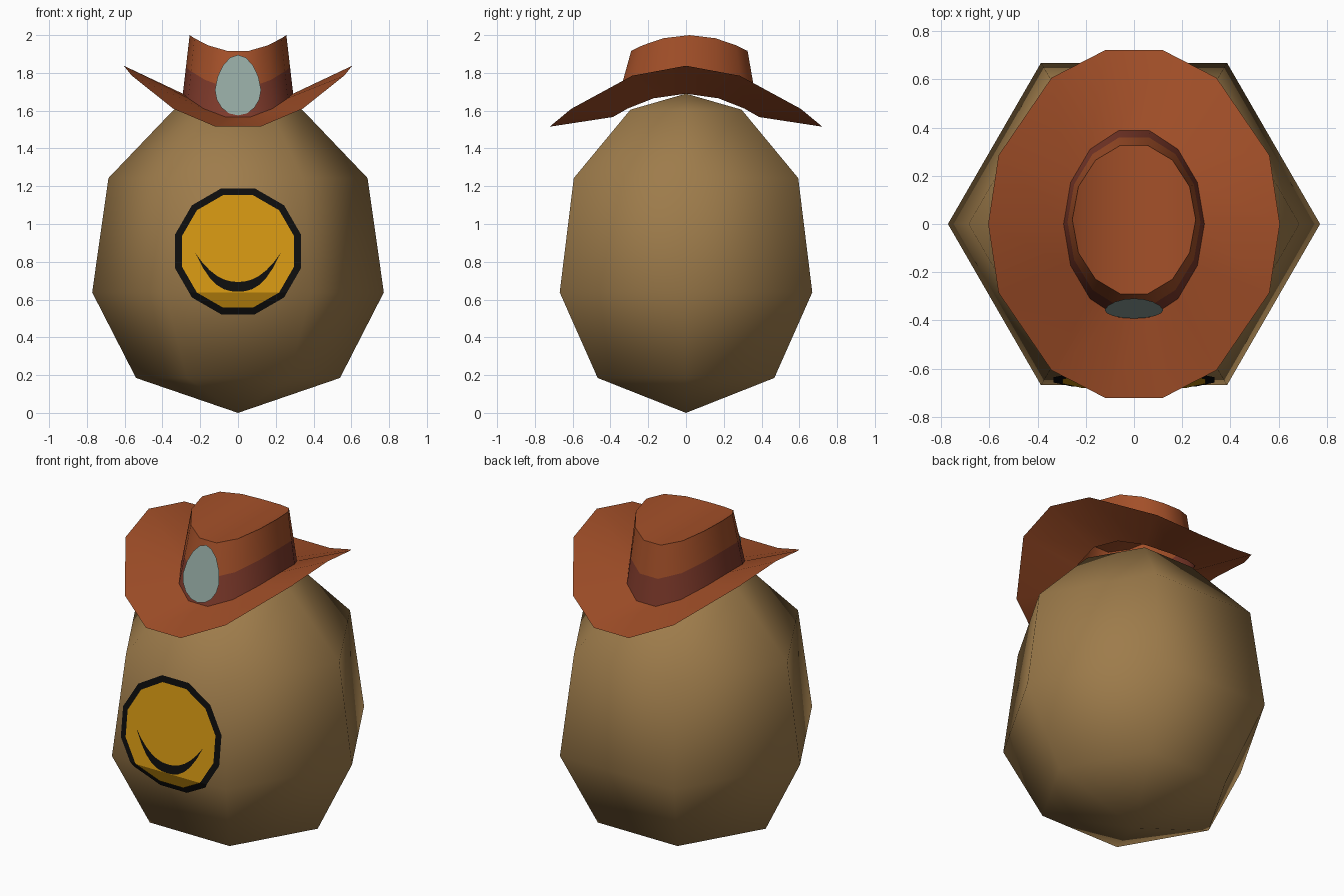
import bpy, bmesh, math
from math import sin, cos, pi

cube = bpy.data.objects.get("Cube")
if cube:
    bpy.data.objects.remove(cube, do_unlink=True)


def material(name, rgb):
    m = bpy.data.materials.new(name)
    m.use_nodes = True
    m.diffuse_color = (*rgb, 1)
    bsdf = m.node_tree.nodes["Principled BSDF"]
    bsdf.inputs["Base Color"].default_value = (*rgb, 1)
    bsdf.inputs["Roughness"].default_value = 0.9
    return m


TAN = material("tan skin", (0.34, 0.2, 0.07))
RUST = material("rust felt", (0.37, 0.08, 0.022))
MAROON = material("maroon band", (0.21, 0.042, 0.024))
SILVER = material("silver green", (0.29, 0.39, 0.355))
YELLOW = material("badge yellow", (0.66, 0.31, 0.006))
BLACK = material("black", (0.004, 0.004, 0.004))


def finish(name, bm, *mats):
    me = bpy.data.meshes.new(name)
    bm.to_mesh(me)
    bm.free()
    for m in mats:
        me.materials.append(m)
    ob = bpy.data.objects.new(name, me)
    bpy.context.collection.objects.link(ob)
    return ob


def smooth(ob, degrees):
    bpy.ops.object.select_all(action='DESELECT')
    ob.select_set(True)
    bpy.context.view_layer.objects.active = ob
    bpy.ops.object.shade_smooth_by_angle(angle=math.radians(degrees))


def bridge(bm, a, b, index=0):
    n = len(a)
    for i in range(n):
        j = (i + 1) % n
        bm.faces.new((a[i], a[j], b[j], b[i])).material_index = index


# Body: six-sided lathe with a pole at each end
PROFILE = [(0.54, 0.185), (0.772, 0.638), (0.686, 1.243), (0.34, 1.605)]
bm = bmesh.new()
rings = [[bm.verts.new((r * cos(k * pi / 3), r * sin(k * pi / 3), z)) for k in range(6)]
         for r, z in PROFILE]
for low, high in zip(rings, rings[1:]):
    bridge(bm, low, high)
bottom, top = bm.verts.new((0, 0, 0)), bm.verts.new((0, 0, 1.69))
for k in range(6):
    j = (k + 1) % 6
    bm.faces.new((bottom, rings[0][j], rings[0][k]))
    bm.faces.new((top, rings[-1][k], rings[-1][j]))
smooth(finish("body", bm, TAN), 180)


# Badge plates, folded over the front of the body
def front_y(z):
    for (r0, z0), (r1, z1) in zip(PROFILE, PROFILE[1:]):
        if z <= z1:
            return -cos(pi / 6) * (r0 + (r1 - r0) * (z - z0) / (z1 - z0))


def plate(name, outline, offset, mat):
    bm = bmesh.new()
    bm.faces.new([bm.verts.new((x, 0, z)) for x, z in outline])
    bmesh.ops.bisect_plane(bm, geom=bm.verts[:] + bm.edges[:] + bm.faces[:],
                           plane_co=(0, 0, PROFILE[1][1]), plane_no=(0, 0, 1))
    for v in bm.verts:
        v.co.y = front_y(v.co.z) - offset
    return finish(name, bm, mat)


def disc(r):
    angles = [pi / 12 + k * pi / 6 for k in range(12)]
    return [(r * cos(a), 0.855 + r * sin(a)) for a in angles]


def arc(sag, power):
    steps = [k / 6 for k in range(-6, 7)]
    return [(0.225 * u, 0.845 - sag * (1 - abs(u) ** power)) for u in steps]


plate("badge_rim", disc(0.345), 0.005, BLACK)
plate("badge_face", disc(0.308), 0.011, YELLOW)
plate("badge_smile", arc(0.203, 2.5) + arc(0.152, 2.2)[-2:0:-1], 0.017, BLACK)

# Hat rings: fourteen sides, saddle-shaped in height
SIDES = 14
ANGLES = [2 * pi * k / SIDES for k in range(SIDES)]


def saddle(rx, ry, cy, low, rise):
    return [(rx * cos(a), cy + ry * sin(a), low + rise * cos(a) ** 2) for a in ANGLES]


base = saddle(0.292, 0.397, 0, 1.56, 0.13)
crown_top = saddle(0.256, 0.316, 0.018, 1.912, 0.088)
band_top = [tuple(p + 0.45 * (q - p) for p, q in zip(b, t)) for b, t in zip(base, crown_top)]

# Brim: one quarter of the rim, mirrored both ways
quarter = [(0.605, 0, 1.838), (0.562, 0.285, 1.785), (0.342, 0.607, 1.61), (0.118, 0.722, 1.515)]
half = quarter + [(-x, y, z) for x, y, z in reversed(quarter)]
rim = half + [(x, -y, z) for x, y, z in half[-2:0:-1]]
bm = bmesh.new()
bridge(bm, [bm.verts.new(p) for p in rim], [bm.verts.new(p) for p in base])
smooth(finish("hat_brim", bm, RUST), 40)

# Crown: band, upper wall and a creased top made of cross strips
bm = bmesh.new()
r0, r1, r2 = [[bm.verts.new(p) for p in ring] for ring in (base, band_top, crown_top)]
bridge(bm, r0, r1, 1)
bridge(bm, r1, r2, 0)
for k in range(SIDES // 2):
    corners = [r2[k], r2[k + 1], r2[-k - 1], r2[-k]] if k else [r2[0], r2[1], r2[-1]]
    if k == SIDES // 2 - 1:
        corners = [r2[k], r2[k + 1], r2[k + 2]]
    bm.faces.new(corners)
smooth(finish("hat_crown", bm, RUST, MAROON), 40)

# Egg-shaped ornament leaning against the front of the crown
bm = bmesh.new()
verts = []
for k in range(16):
    a = 2 * pi * k / 16
    s = sin(a)
    z = 1.71 + (0.185 if s > 0 else 0.135) * s
    x = 0.122 * cos(a) * (1 - 0.12 * max(s, 0))
    verts.append(bm.verts.new((x, -0.392 + 0.26 * (z - 1.575), z)))
bm.faces.new(verts)
finish("hat_ornament", bm, SILVER)
